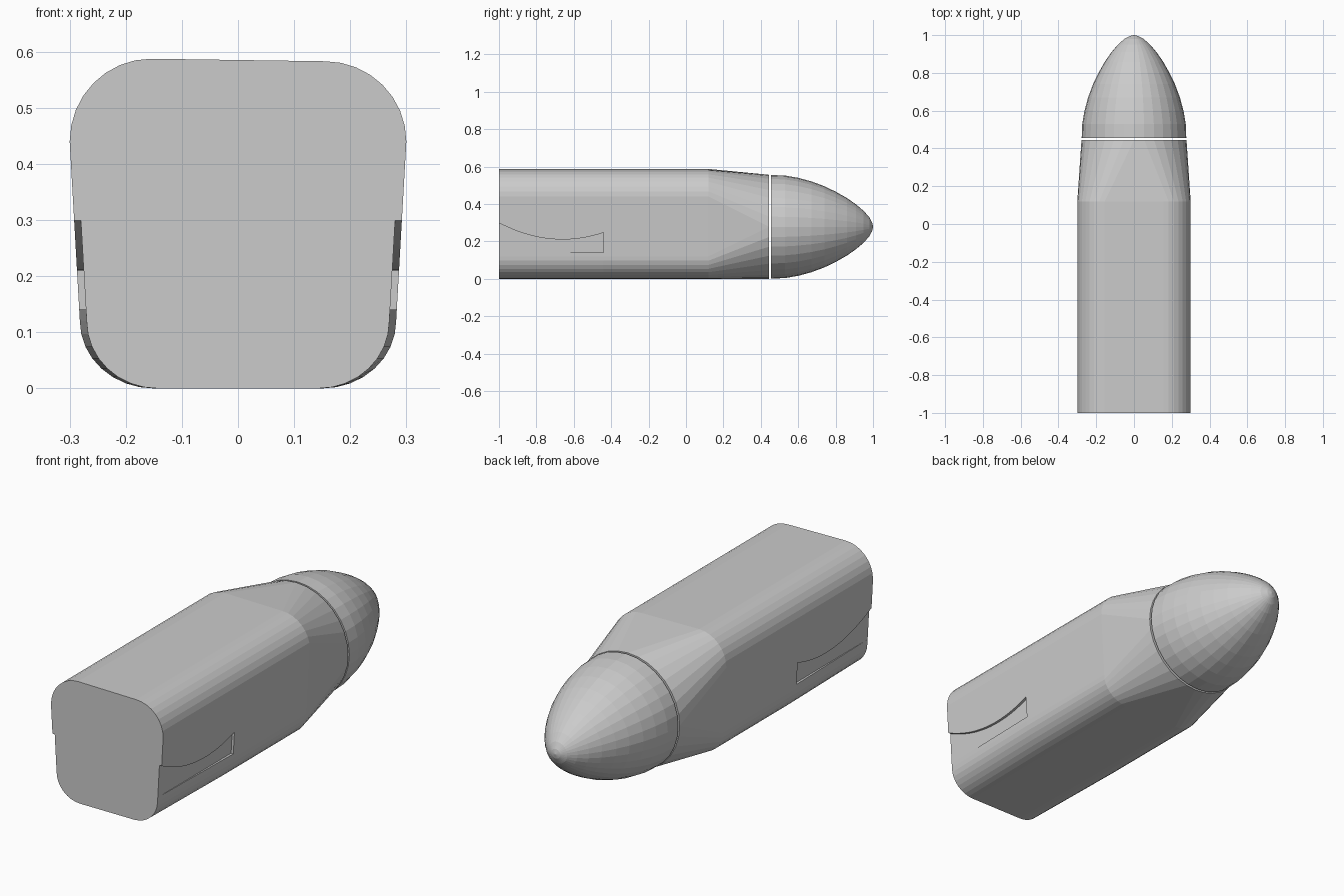
import bpy, bmesh
from math import sin, cos, pi

if "Cube" in bpy.data.objects:
    bpy.data.objects.remove(bpy.data.objects["Cube"])

N = 8            # segments per rounded corner
R, CZ = 0.278, 0.278   # round end of the body


def make_object(name, bm):
    bmesh.ops.remove_doubles(bm, verts=bm.verts, dist=1e-5)
    bmesh.ops.recalc_face_normals(bm, faces=bm.faces)
    mesh = bpy.data.meshes.new(name)
    bm.to_mesh(mesh)
    bm.free()
    obj = bpy.data.objects.new(name, mesh)
    bpy.context.collection.objects.link(obj)
    return obj


def side_x(z):
    """Half width of the sloping side wall."""
    return 0.3 - (0.44 - z) * 0.0567


def half_section(sign, pinch):
    """Pairs of (body point, matching circle angle), bottom to top."""
    pts = []
    wide = side_x(0.12)
    for i in range(N + 1):                      # lower corner
        a = -pi / 2 + pi / 2 * i / N
        pts.append((0.15 + (wide - 0.15) * cos(a), 0.12 + 0.12 * sin(a), a))
    for z in (0.14, 0.205):                     # flat side
        pts.append((side_x(z), z, 0))
    top = 0.1475 if sign < 0 else 0.143
    for i in range(N + 1):                      # upper corner
        a = pi / 2 * i / N
        pts.append((0.155 + 0.145 * cos(a), 0.44 + top * sin(a), a))
    return [(sign * x * (pinch if z < 0.15 else 1), z, sign * cos(a), sin(a))
            for x, z, a in pts]


def section(pinch=1):
    return half_section(1, pinch) + half_section(-1, pinch)[::-1]


def loft(bm, rings):
    rings = [[bm.verts.new(p) for p in r] for r in rings]
    n = len(rings[0])
    for a, b in zip(rings, rings[1:]):
        for i in range(n):
            j = (i + 1) % n
            bm.faces.new((a[i], a[j], b[j], b[i]))
    bm.faces.new(rings[0])
    bm.faces.new(rings[-1])


# Body: rounded box, pinched low at the front, blending into a round end
bm = bmesh.new()
rings = [[(x, y, z) for x, z, _, _ in section(p)]
         for y, p in ((-1, 0.957), (-0.44, 1), (0.12, 1))]
rings.append([(R * c, 0.445, CZ + R * s) for _, _, c, s in section()])
loft(bm, rings)
body = make_object("body", bm)

# Shallow side recesses with a curved upper edge
bm = bmesh.new()
ys = [-1.05 + 0.61 * i / 20 for i in range(21)]
outline = [(-0.44, 0.141), (-1.05, 0.141)]
outline += [(y, 0.21 + 0.77 * (y + 0.66) ** 2) for y in ys]
for sign in (1, -1):
    loft(bm, [[(sign * (side_x(z) - 0.012), y, z) for y, z in outline],
              [(sign * 0.4, y, z) for y, z in outline]])
cutter = make_object("recess_cutter", bm)
cutter.hide_render = True
mod = body.modifiers.new("recess", 'BOOLEAN')
mod.operation = 'DIFFERENCE'
mod.solver = 'EXACT'
mod.object = cutter
bpy.context.view_layer.objects.active = body
bpy.ops.object.modifier_apply(modifier=mod.name)
bpy.data.objects.remove(cutter)

# Nose: faceted pointed dome, separated from the body by a thin gap
profile = [(0.455, 0.277), (0.53, 0.274), (0.6, 0.262), (0.67, 0.243),
           (0.74, 0.217), (0.8, 0.188), (0.86, 0.154), (0.91, 0.119),
           (0.95, 0.085), (0.98, 0.051), (0.995, 0.023), (1.0, 0.002)]
bm = bmesh.new()
loft(bm, [[(r * cos(2 * pi * i / 32), y, CZ + r * sin(2 * pi * i / 32))
           for i in range(32)] for y, r in profile])
nose = make_object("nose_dome", bm)
